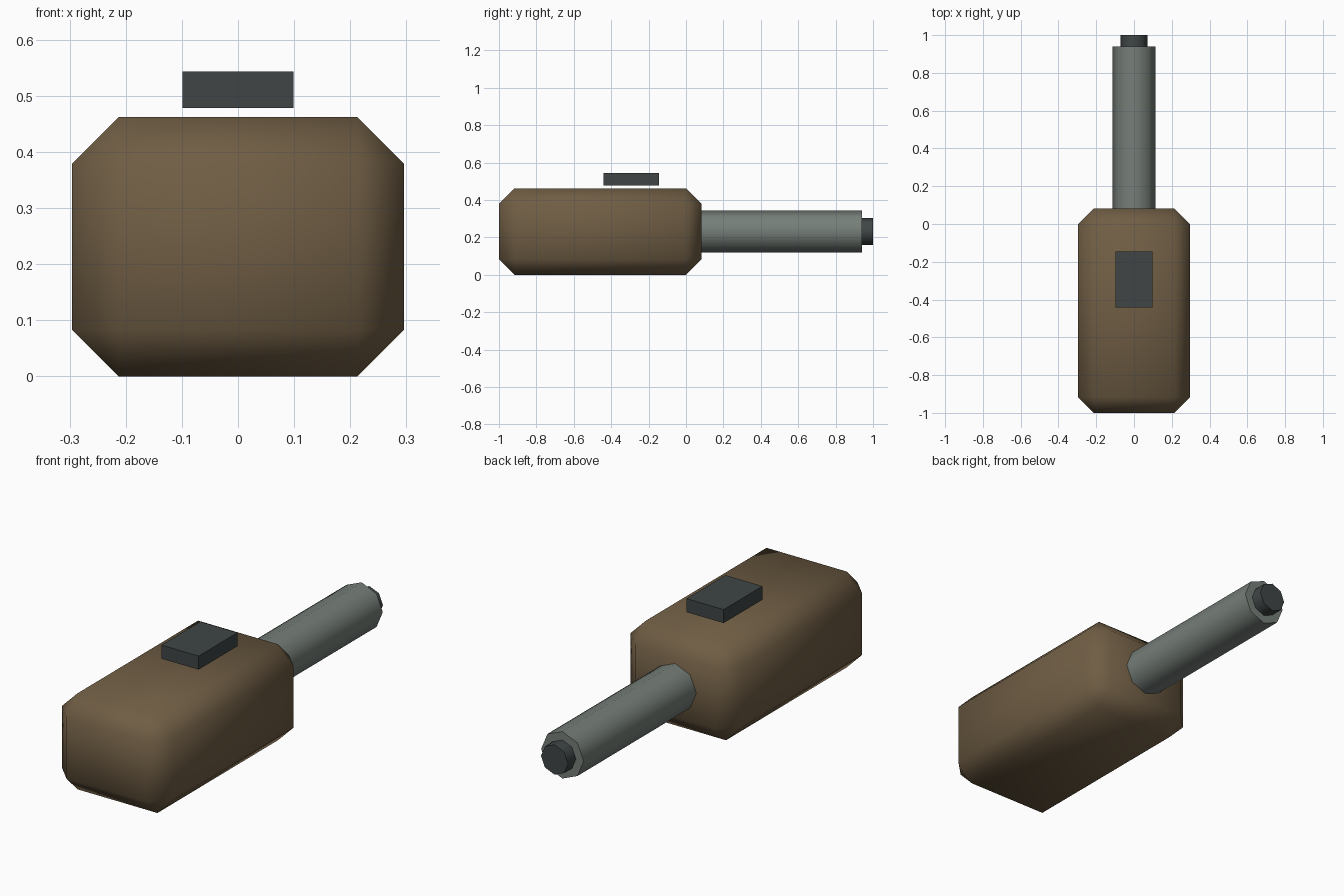
import bpy, math

if "Cube" in bpy.data.objects:
    bpy.data.objects.remove(bpy.data.objects["Cube"])

def material(name, rgb):
    m = bpy.data.materials.new(name)
    m.diffuse_color = (*rgb, 1)
    m.use_nodes = True
    m.node_tree.nodes["Principled BSDF"].inputs["Base Color"].default_value = m.diffuse_color
    return m

BROWN = material("brown", (0.16, 0.11, 0.058))
STEEL = material("steel", (0.18, 0.21, 0.19))
DARK = material("dark", (0.05, 0.06, 0.06))

def box(name, lo, hi, mat):
    mid = [(a + b) / 2 for a, b in zip(lo, hi)]
    bpy.ops.mesh.primitive_cube_add(size=1, location=mid)
    o = bpy.context.object
    o.name = name
    o.scale = [b - a for a, b in zip(lo, hi)]
    bpy.ops.object.transform_apply(location=False, rotation=False, scale=True)
    o.data.materials.append(mat)
    return o

def tube(name, radius, y0, y1, mat):
    # eight-sided cylinder along y with corners on the x and z axes
    bpy.ops.mesh.primitive_cylinder_add(
        vertices=8, radius=radius, depth=y1 - y0,
        location=(0, (y0 + y1) / 2, 0.231), rotation=(math.pi / 2, 0, 0))
    o = bpy.context.object
    o.name = name
    o.data.materials.append(mat)
    bpy.ops.object.shade_smooth_by_angle(angle=math.radians(50))
    return o

# Chamfered main housing
body = box("housing", (-0.296, -1, 0), (0.296, 0.083, 0.462), BROWN)
bevel = body.modifiers.new("chamfer", 'BEVEL')
bevel.width = 0.083
bevel.segments = 1
bpy.ops.object.modifier_apply(modifier=bevel.name)
bpy.ops.object.shade_smooth()

# Barrel and its dark tip
tube("barrel", 0.113, 0.04, 0.94, STEEL)
tube("barrel_tip", 0.072, 0.90, 1.0, DARK)

# Plate hovering just above the housing
box("top_plate", (-0.099, -0.441, 0.478), (0.099, -0.145, 0.543), DARK)
